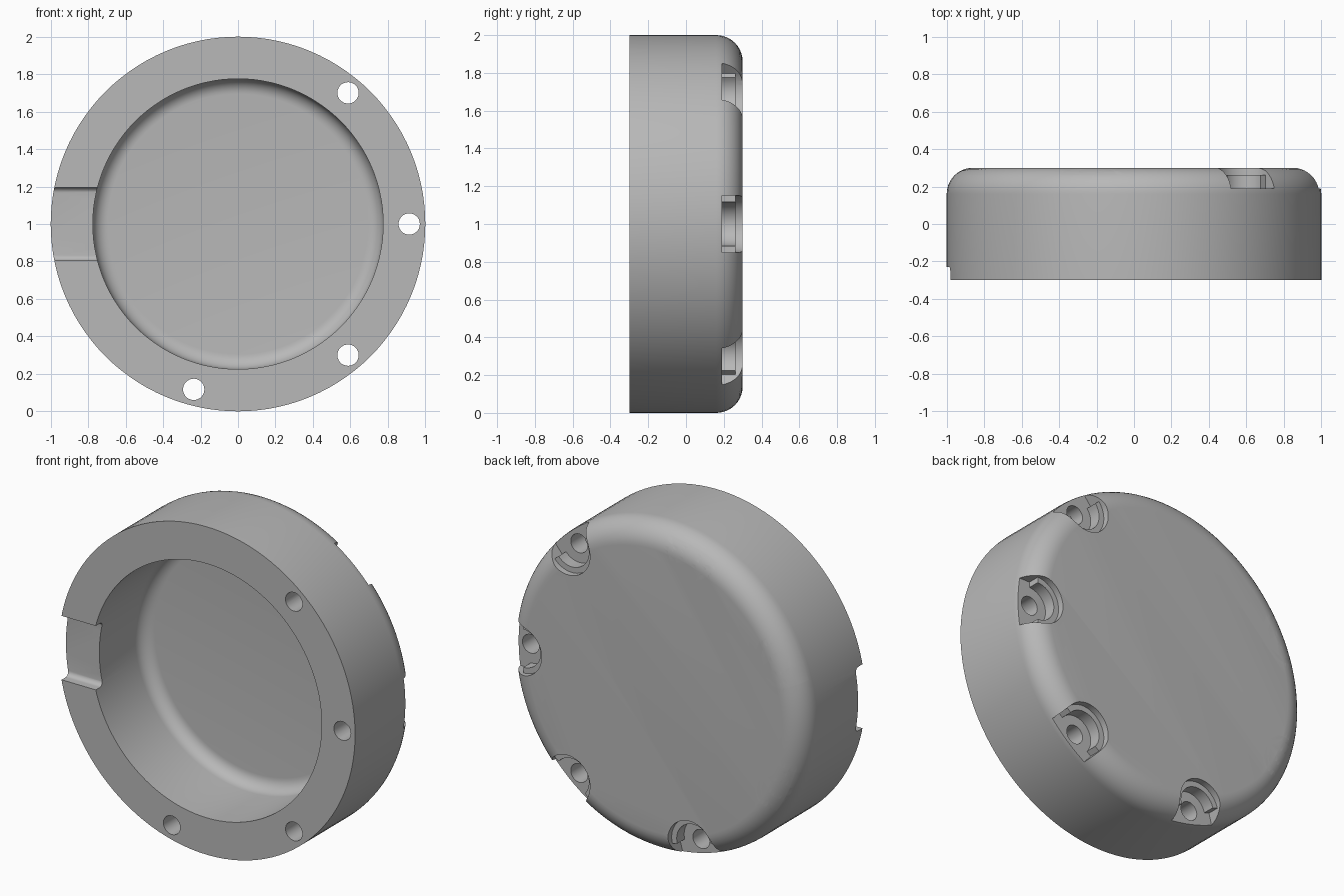
import bpy, bmesh
from math import sin, cos, pi, radians
from mathutils import Matrix, Vector

default = bpy.data.objects.get("Cube")
if default:
    bpy.data.objects.remove(default)

grey = bpy.data.materials.new("plain grey")
grey.use_nodes = True
grey.diffuse_color = (0.48, 0.48, 0.48, 1)
grey.node_tree.nodes["Principled BSDF"].inputs["Base Color"].default_value = (0.48, 0.48, 0.48, 1)

CENTRE = Vector((0, 0, 1))
FRONT, BACK = -0.3, 0.3
HOLE_RADIUS_POS = 0.914


def arc(cx, cy, r, start, end, steps):
    """Points of an arc, angles in degrees."""
    angles = [radians(start + (end - start) * i / steps) for i in range(steps + 1)]
    return [(cx + r * cos(a), cy + r * sin(a)) for a in angles]


def make_object(name, bm):
    bmesh.ops.recalc_face_normals(bm, faces=bm.faces)
    mesh = bpy.data.meshes.new(name)
    bm.to_mesh(mesh)
    bm.free()
    mesh.materials.append(grey)
    obj = bpy.data.objects.new(name, mesh)
    bpy.context.collection.objects.link(obj)
    return obj


def prism(name, points, direction, angle=0):
    """Extruded outline, turned about the housing axis."""
    bm = bmesh.new()
    face = bm.faces.new([bm.verts.new(p) for p in points])
    ext = bmesh.ops.extrude_face_region(bm, geom=[face])["geom"]
    top = [v for v in ext if isinstance(v, bmesh.types.BMVert)]
    bmesh.ops.translate(bm, verts=top, vec=direction)
    turn = Matrix.Translation(CENTRE) @ Matrix.Rotation(radians(-angle), 4, 'Y')
    bm.transform(turn)
    return make_object(name, bm)


def cut(target, cutter):
    cutter.hide_render = True
    mod = target.modifiers.new("cut", 'BOOLEAN')
    mod.operation = 'DIFFERENCE'
    mod.solver = 'EXACT'
    mod.object = cutter
    bpy.context.view_layer.objects.active = target
    bpy.ops.object.modifier_apply(modifier=mod.name)
    bpy.data.objects.remove(cutter)


# Round housing: lathed cup with rounded back edge and rounded cavity floor
outer_r, inner_r, floor = 0.14, 0.08, 0.19
profile = arc(0.775 - inner_r, floor - inner_r, inner_r, 90, 0, 8)
profile += [(0.775, FRONT), (1, FRONT)]
profile += arc(1 - outer_r, BACK - outer_r, outer_r, 0, 90, 10)

bm = bmesh.new()
verts = [bm.verts.new((r, y, 1)) for r, y in profile]
edges = [bm.edges.new(pair) for pair in zip(verts, verts[1:])]
bmesh.ops.spin(bm, geom=verts + edges, cent=CENTRE, axis=(0, 1, 0),
               angle=2 * pi, steps=112, use_duplicate=False)
bmesh.ops.remove_doubles(bm, verts=bm.verts, dist=0.0005)
bmesh.ops.holes_fill(bm, edges=[e for e in bm.edges if e.is_boundary], sides=0)
housing = make_object("round_housing", bm)


def pocket(name, radius, depth_y, angle):
    """Round-ended recess open to the rim."""
    outline = [(1.2, 0.15), (HOLE_RADIUS_POS, 0.15)]
    ends = arc(HOLE_RADIUS_POS, 0, radius, 90, 270, 20)
    outline += ends if radius < 0.15 else ends[1:-1]
    outline += [(HOLE_RADIUS_POS, -0.15), (1.2, -0.15)]
    return prism(name, [(x, depth_y, z) for x, z in outline], (0, 0.3, 0), angle)


# Stepped screw recesses and through holes
for angle in (0, 50, 105, 155, 205, 255, 310):
    cut(housing, pocket("step_cutter", 0.15, 0.262, angle))
    cut(housing, pocket("recess_cutter", 0.116, 0.19, angle))
    circle = arc(HOLE_RADIUS_POS, 0, 0.057, 0, 360, 28)[:-1]
    cut(housing, prism("hole_cutter", [(x, -0.5, z) for x, z in circle], (0, 1, 0), angle))

# Rim notch with rounded inner corners
notch = [(-0.5, -0.195), (-0.5, 0.195)]
notch += arc(-0.26, 0.165, 0.03, 90, 0, 6)
notch += arc(-0.26, -0.165, 0.03, 0, -90, 6)
cut(housing, prism("notch_cutter", [(-1.2, y, z) for y, z in notch], (0.8, 0, 0)))

# Smooth curves, crisp edges
bpy.ops.object.select_all(action='DESELECT')
housing.select_set(True)
bpy.context.view_layer.objects.active = housing
bpy.ops.object.shade_smooth_by_angle(angle=radians(30))
